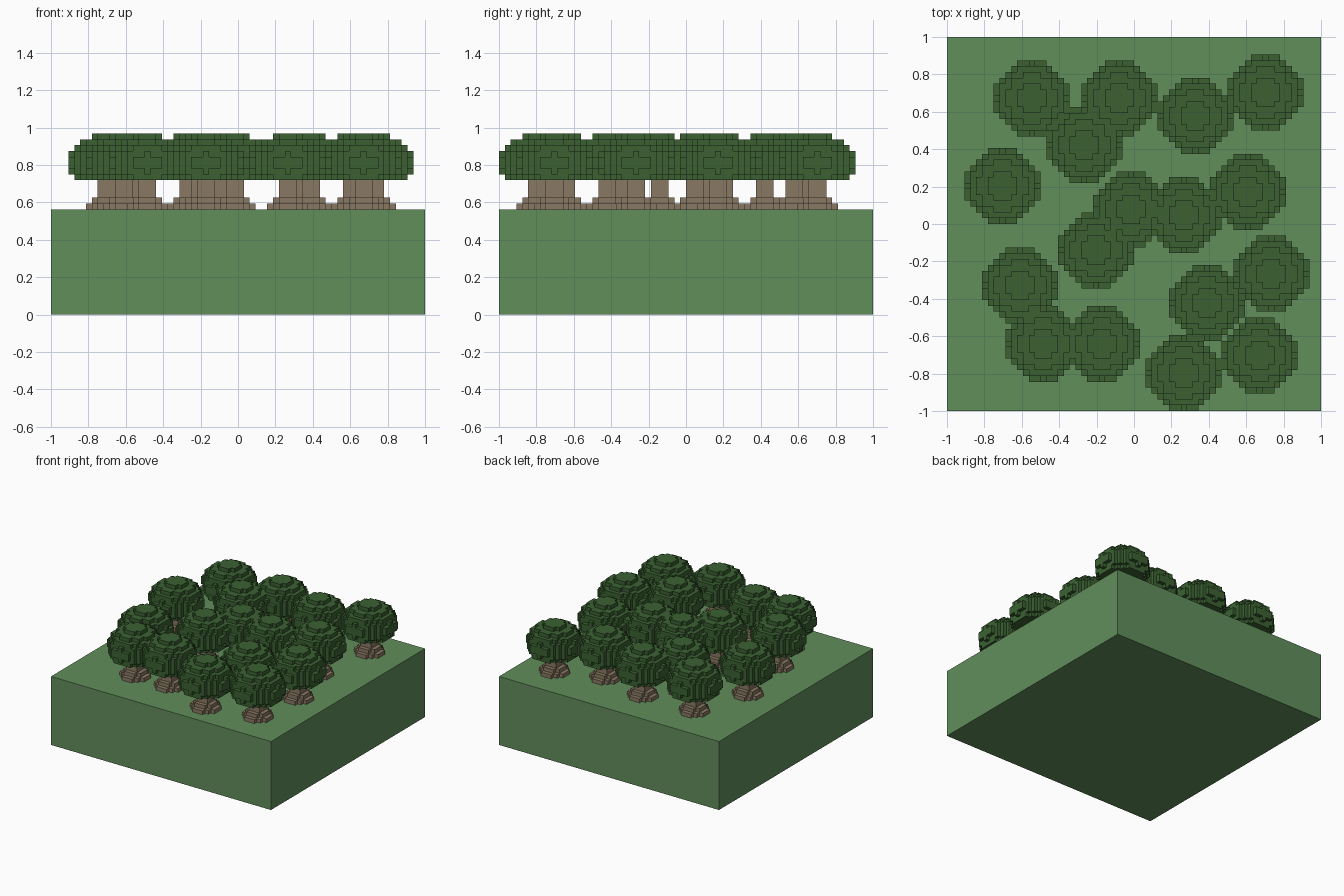
import bpy
import bmesh

cube = bpy.data.objects.get("Cube")
if cube:
    bpy.data.objects.remove(cube, do_unlink=True)

V = 2 / 64            # edge of one block
GROUND_LAYERS = 18    # ground thickness in blocks


def make_material(name, color):
    mat = bpy.data.materials.new(name)
    mat.use_nodes = True
    mat.diffuse_color = (*color, 1)
    mat.node_tree.nodes["Principled BSDF"].inputs["Base Color"].default_value = (*color, 1)
    return mat


grass = make_material("grass green", (0.120, 0.271, 0.105))
leaves = make_material("dark leaf green", (0.043, 0.121, 0.031))
bark = make_material("bark brown", (0.254, 0.191, 0.122))


def disc_stack(radii_sq, base_layer):
    """Set of block cells: one round disc per layer, by squared radius."""
    return {(x, y, base_layer + k)
            for k, r2 in enumerate(radii_sq)
            for x in range(-7, 8) for y in range(-7, 8)
            if x * x + y * y <= r2}


def block_mesh(name, cells, mat):
    """Mesh of only the outer faces of a set of blocks."""
    bm = bmesh.new()
    verts = {}

    def vert(p):
        if p not in verts:
            verts[p] = bm.verts.new(((p[0] - 0.5) * V, (p[1] - 0.5) * V, p[2] * V))
        return verts[p]

    for cell in sorted(cells):
        for axis in range(3):
            for side in (0, 1):
                neighbour = list(cell)
                neighbour[axis] += 1 if side else -1
                if tuple(neighbour) in cells:
                    continue
                u, w = (axis + 1) % 3, (axis + 2) % 3
                corners = []
                for du, dw in ((0, 0), (1, 0), (1, 1), (0, 1)):
                    p = list(cell)
                    p[axis] += side
                    p[u] += du
                    p[w] += dw
                    corners.append(vert(tuple(p)))
                bm.faces.new(corners if side else corners[::-1])
    mesh = bpy.data.meshes.new(name)
    bm.to_mesh(mesh)
    bm.free()
    mesh.materials.append(mat)
    return mesh


def place(name, mesh, x, y, z):
    obj = bpy.data.objects.new(name, mesh)
    obj.location = (x, y, z)
    bpy.context.collection.objects.link(obj)
    return obj


# Ground slab
height = GROUND_LAYERS * V
bpy.ops.mesh.primitive_cube_add(size=1, location=(0, 0, height / 2))
ground = bpy.context.object
ground.name = "ground"
ground.scale = (2, 2, height)
ground.data.materials.append(grass)

# Trunk with a stepped root flare: five layers
trunk_mesh = block_mesh("trunk", disc_stack([10, 5, 2, 2, 2], 0), bark)

# Crown: squashed ball with its underside cut flat, eight layers
crown_radii = [40.6 - 1.7 * (k - 2.5) ** 2 for k in range(8)]
crown_mesh = block_mesh("crown", disc_stack(crown_radii, 5), leaves)

# Tree positions as block columns
columns = [
    (-18, 21), (-3, 21), (10, 18), (22, 22), (-9, 13), (-23, 6),
    (-1, 2), (8, 1), (19, 5), (-7, -5), (-20, -11), (-16, -21),
    (-6, -21), (8, -26), (21, -23), (12, -14), (23, -9),
]
for i, (cx, cy) in enumerate(columns, 1):
    x, y = (cx + 0.5) * V, (cy + 0.5) * V
    place(f"tree_trunk_{i}", trunk_mesh, x, y, height)
    place(f"tree_crown_{i}", crown_mesh, x, y, height)
